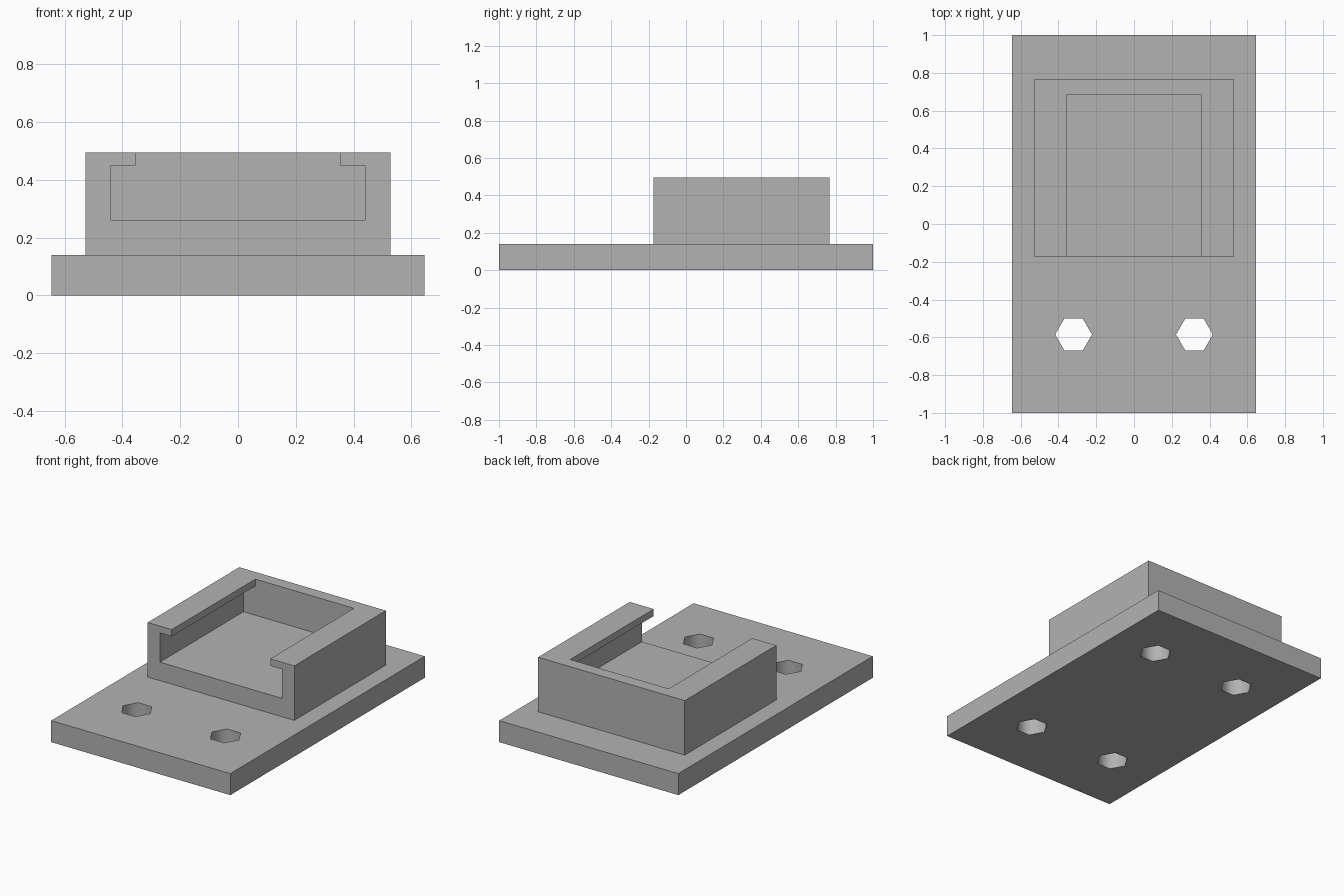
import bpy
import math

if "Cube" in bpy.data.objects:
    bpy.data.objects.remove(bpy.data.objects["Cube"], do_unlink=True)

grey = bpy.data.materials.new("plain_grey")
grey.use_nodes = True
grey.diffuse_color = (0.45, 0.45, 0.45, 1)
grey.node_tree.nodes["Principled BSDF"].inputs["Base Color"].default_value = grey.diffuse_color


def box(name, half_width, y0, y1, z0, z1):
    """Box centred on x = 0."""
    bpy.ops.mesh.primitive_cube_add(size=1, location=(0, (y0 + y1) / 2, (z0 + z1) / 2))
    obj = bpy.context.object
    obj.name = name
    obj.scale = (2 * half_width, y1 - y0, z1 - z0)
    bpy.ops.object.transform_apply(location=True, rotation=True, scale=True)
    obj.data.materials.append(grey)
    return obj


def hex_cutter(x, y):
    """Six-sided hole cutter with corners pointing along x."""
    bpy.ops.mesh.primitive_cylinder_add(vertices=6, radius=0.0975, depth=0.6,
                                        location=(x, y, 0.07),
                                        rotation=(0, 0, math.radians(30)))
    obj = bpy.context.object
    obj.name = "hole_cutter"
    obj.data.materials.append(grey)
    return obj


def cut(target, cutters):
    """Subtract the cutters, then remove them."""
    bpy.ops.object.select_all(action='DESELECT')
    target.select_set(True)
    bpy.context.view_layer.objects.active = target
    for cutter in cutters:
        cutter.hide_render = True
        mod = target.modifiers.new("cut", 'BOOLEAN')
        mod.operation = 'DIFFERENCE'
        mod.solver = 'EXACT'
        mod.object = cutter
        bpy.ops.object.modifier_apply(modifier=mod.name)
        bpy.data.objects.remove(cutter, do_unlink=True)


# Base plate with four mounting holes, the rear pair closed by the holder above
BASE_TOP = 0.14
base = box("base_plate", 0.645, -1, 1, 0, BASE_TOP)
cut(base, [hex_cutter(x, y) for x in (-0.32, 0.32) for y in (-0.585, 0.585)])
bpy.ops.object.shade_smooth_by_angle(angle=math.radians(65))

# Holder, open at the front, with side lips over the pocket
FRONT, BACK, POCKET_BACK = -0.175, 0.767, 0.685
holder = box("slide_in_holder", 0.528, FRONT, BACK, BASE_TOP, 0.495)
pocket = box("pocket_cutter", 0.44, FRONT - 0.1, POCKET_BACK, 0.26, 0.45)
opening = box("opening_cutter", 0.355, FRONT - 0.1, POCKET_BACK, 0.3, 0.6)
cut(holder, [pocket, opening])
